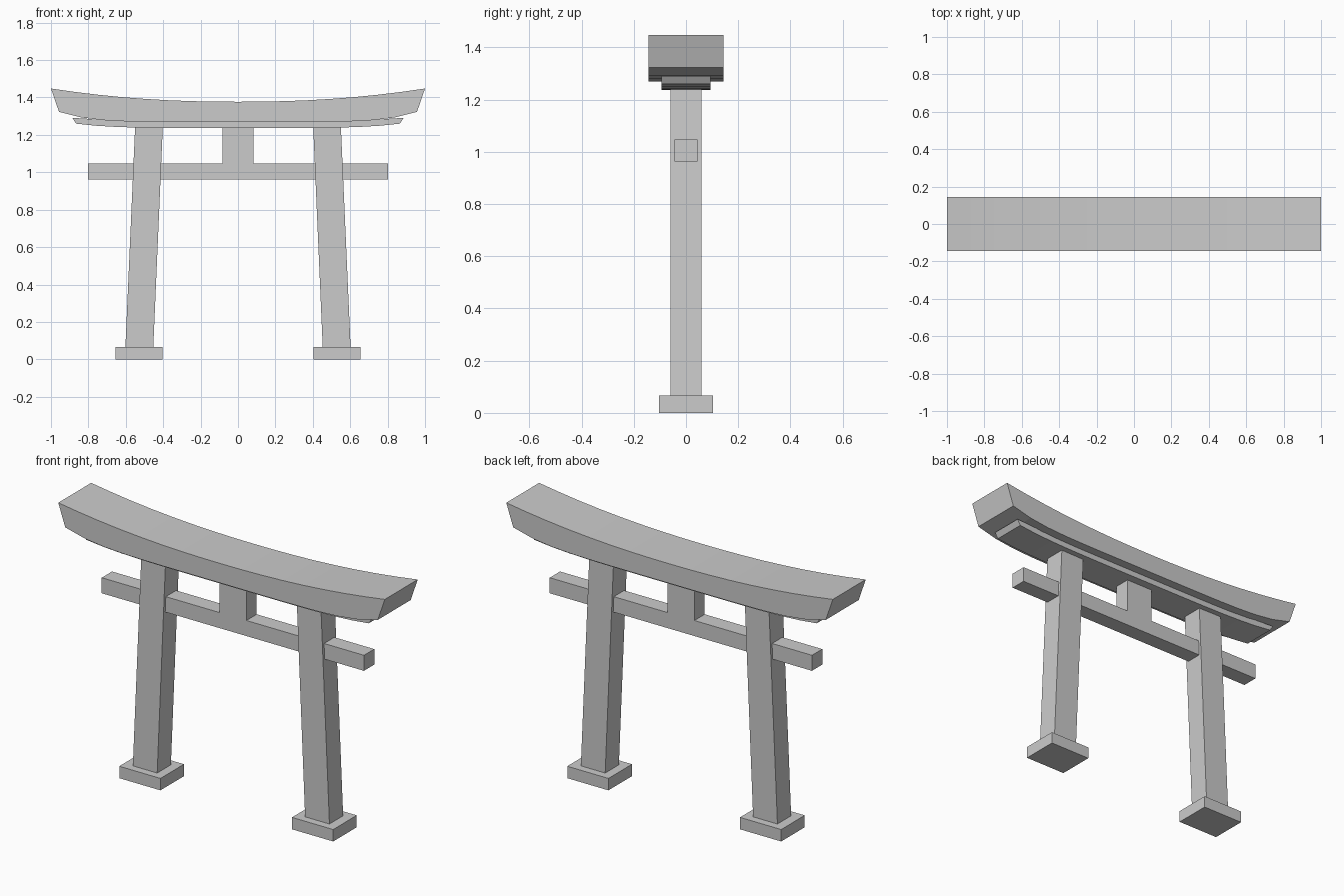
import bpy, bmesh

if "Cube" in bpy.data.objects:
    bpy.data.objects.remove(bpy.data.objects["Cube"])


def prism(name, profile, depth):
    """Extrude an XZ outline evenly about y = 0."""
    bm = bmesh.new()
    face = bm.faces.new([bm.verts.new((x, -depth / 2, z)) for x, z in profile])
    ext = bmesh.ops.extrude_face_region(bm, geom=[face])
    verts = [v for v in ext["geom"] if isinstance(v, bmesh.types.BMVert)]
    bmesh.ops.translate(bm, verts=verts, vec=(0, depth, 0))
    bmesh.ops.recalc_face_normals(bm, faces=bm.faces)
    mesh = bpy.data.meshes.new(name)
    bm.to_mesh(mesh)
    bm.free()
    obj = bpy.data.objects.new(name, mesh)
    bpy.context.collection.objects.link(obj)
    return obj


def box(name, x0, x1, z0, z1, depth):
    return prism(name, [(x0, z0), (x1, z0), (x1, z1), (x0, z1)], depth)


def curve(half, mid, rise, power, n=16):
    """Points from left to right along an upswept line."""
    ts = [2 * i / n - 1 for i in range(n + 1)]
    return [(half * t, mid + rise * abs(t) ** power) for t in ts]


# Stone footings and inward-leaning pillars
for side, s in (("left", -1), ("right", 1)):
    box(side + "_footing", s * 0.403, s * 0.655, 0, 0.066, 0.206)
    prism(side + "_pillar", [(s * 0.453, 0.066), (s * 0.602, 0.066),
                             (s * 0.55, 1.245), (s * 0.402, 1.245)], 0.12)

# Tie beam through the pillars, and central strut
box("tie_beam", -0.803, 0.803, 0.962, 1.048, 0.09)
box("center_strut", -0.083, 0.083, 1.048, 1.245, 0.09)

# Lower lintel, with its top hidden inside the roof beam
low = curve(0.866, 1.237, 0.023, 5)
top = curve(0.885, 1.277, 0.014, 5)
prism("lower_lintel", low + top[::-1], 0.186)

# Upswept roof beam with slanted ends
under = curve(0.957, 1.269, 0.054, 6)
ridge = curve(1.0, 1.377, 0.071, 2.2)
prism("roof_beam", under + ridge[::-1], 0.288)
